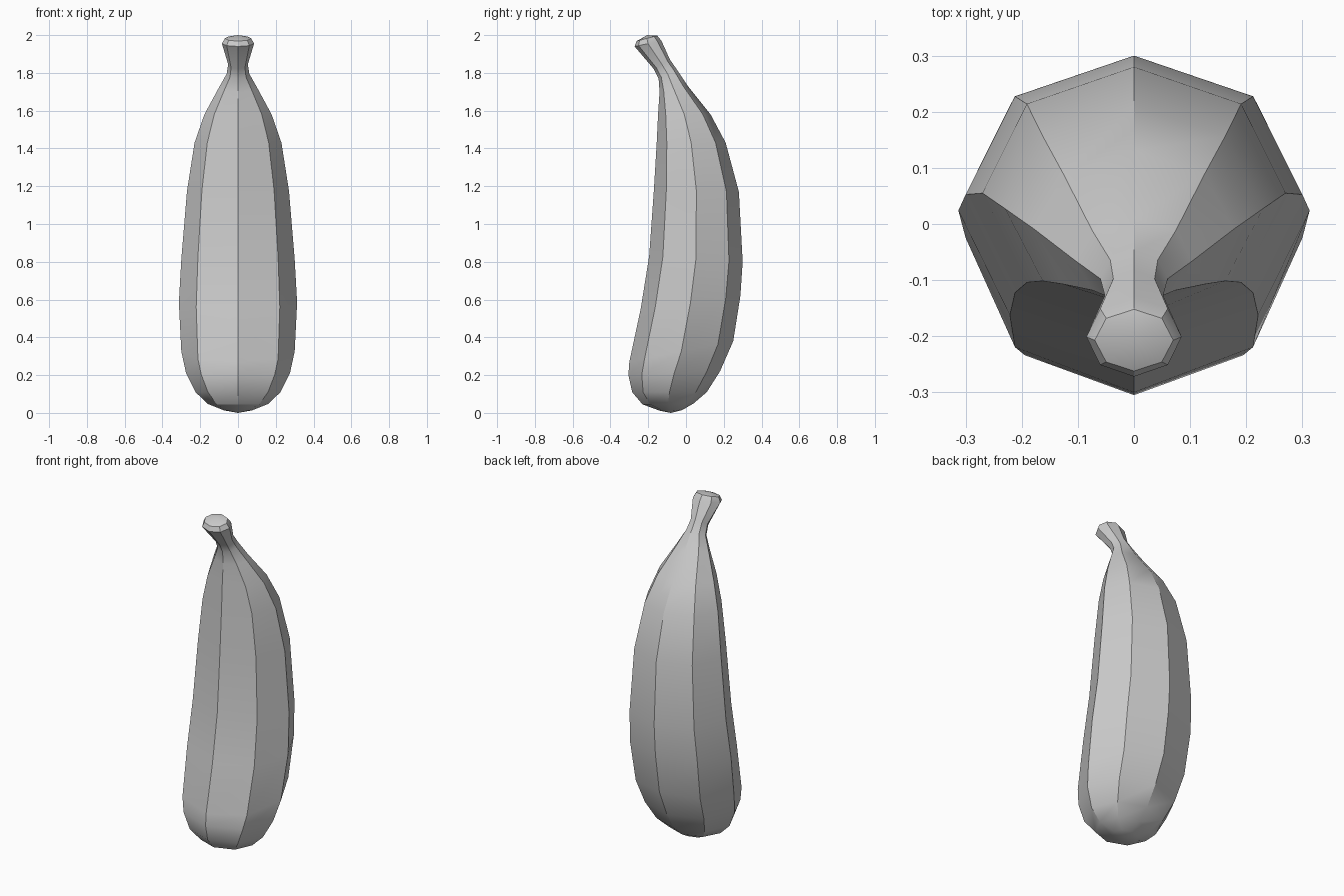
import bpy, bmesh, math
from mathutils import Vector

cube = bpy.data.objects.get("Cube")
if cube:
    bpy.data.objects.remove(cube)

SIDES = 8

# Cross-sections, bottom to top: front y, front z, back y, back z, half width
RINGS = [
    # rounded bottom
    (-.14, .012, -.02, .015, .075),
    (-.23, .045, .04, .05, .16),
    (-.285, .11, .11, .11, .225),
    (-.305, .20, .18, .22, .275),
    # body
    (-.30, .27, .25, .38, .30),
    (-.24, .55, .288, .62, .313),
    (-.195, .83, .30, .80, .30),
    (-.17, 1.18, .28, 1.17, .27),
    (-.155, 1.43, .21, 1.43, .23),
    (-.148, 1.58, .13, 1.58, .178),
    # neck and stem
    (-.14, 1.70, .01, 1.73, .105),
    (-.145, 1.77, -.05, 1.82, .06),
    (-.17, 1.82, -.085, 1.87, .052),
    (-.272, 1.94, -.13, 1.97, .085),
    (-.262, 1.968, -.152, 1.997, .07),
]
BOTTOM, TOP = (0, -.08, 0), (0, -.205, 2)


def add_ring(bm, yf, zf, yb, zb, width):
    front, back = Vector((0, yf, zf)), Vector((0, yb, zb))
    mid, half = (front + back) / 2, (back - front) / 2
    verts = []
    for i in range(SIDES):
        a = math.tau * i / SIDES
        verts.append(bm.verts.new(mid + half * math.sin(a) + Vector((width * math.cos(a), 0, 0))))
    return verts


# Loft the skin through the cross-sections and close both ends
bm = bmesh.new()
rings = [add_ring(bm, *r) for r in RINGS]
bottom, top = bm.verts.new(BOTTOM), bm.verts.new(TOP)
for i in range(SIDES):
    j = (i + 1) % SIDES
    for a, b in zip(rings, rings[1:]):
        bm.faces.new((a[i], a[j], b[j], b[i]))
    bm.faces.new((bottom, rings[0][j], rings[0][i]))
    bm.faces.new((top, rings[-1][i], rings[-1][j]))
bmesh.ops.recalc_face_normals(bm, faces=bm.faces)
mesh = bpy.data.meshes.new("banana")
bm.to_mesh(mesh)
bm.free()

# Plain grey peel
grey = bpy.data.materials.new("grey")
grey.use_nodes = True
colour = (.6, .6, .6, 1)
grey.diffuse_color = colour
grey.node_tree.nodes["Principled BSDF"].inputs["Base Color"].default_value = colour
mesh.materials.append(grey)

banana = bpy.data.objects.new("banana", mesh)
bpy.context.collection.objects.link(banana)
bpy.context.view_layer.objects.active = banana
banana.select_set(True)
bpy.ops.object.shade_smooth_by_angle(angle=math.radians(30))
